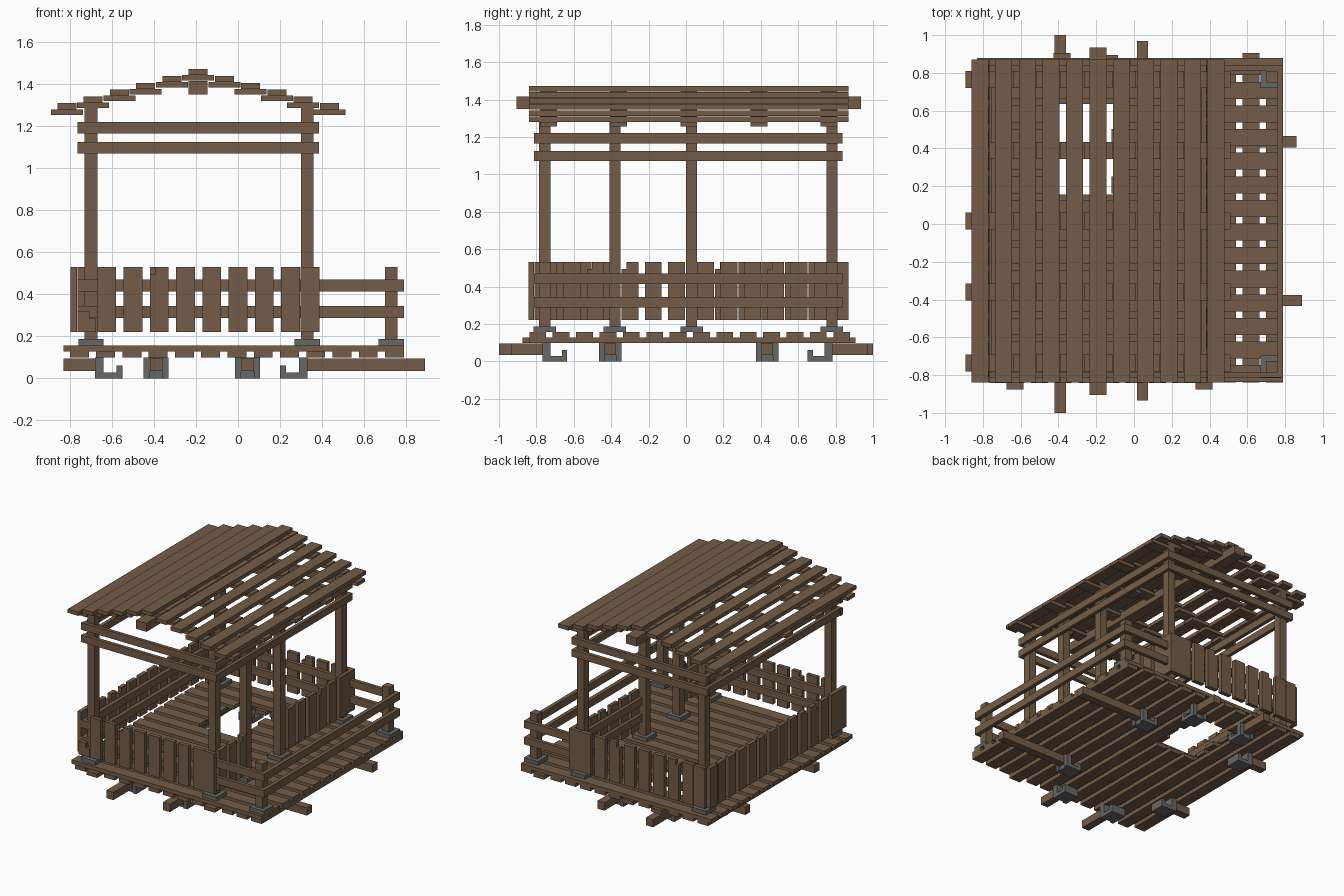
import bpy, bmesh

if "Cube" in bpy.data.objects:
    bpy.data.objects.remove(bpy.data.objects["Cube"], do_unlink=True)


def material(name, rgb):
    m = bpy.data.materials.new(name)
    m.diffuse_color = (*rgb, 1)
    m.use_nodes = True
    bsdf = m.node_tree.nodes["Principled BSDF"]
    bsdf.inputs["Base Color"].default_value = (*rgb, 1)
    bsdf.inputs["Roughness"].default_value = 0.9
    return m


WOOD = material("brown wood", (0.175, 0.108, 0.065))
METAL = material("grey metal", (0.135, 0.135, 0.13))


def boxes(name, items, mat):
    """One object made of boxes, each given as (x0, x1, y0, y1, z0, z1)."""
    bm = bmesh.new()
    for x0, x1, y0, y1, z0, z1 in items:
        vs = bmesh.ops.create_cube(bm, size=1)["verts"]
        for v in vs:
            v.co.x = x1 if v.co.x > 0 else x0
            v.co.y = y1 if v.co.y > 0 else y0
            v.co.z = z1 if v.co.z > 0 else z0
    me = bpy.data.meshes.new(name)
    bm.to_mesh(me)
    bm.free()
    me.materials.append(mat)
    ob = bpy.data.objects.new(name, me)
    bpy.context.collection.objects.link(ob)
    return ob


W = 0.045          # half width of a plank
PITCH = 0.125      # plank spacing
FRONT, BACK = -0.84, 0.875
HOLE_X, HOLE_Y = (-0.44, -0.10), (0.155, 0.635)

# Lower deck boards run front to back; some stick out, three are broken at the hole
long_back, long_front = {11: 0.03, 3: 0.03, 5: 0.02}, {1: 0.035, 9: 0.035}
lower = []
for i in range(13):
    x = -0.755 + PITCH * i
    y0, y1 = FRONT - long_front.get(i, 0), BACK + long_back.get(i, 0)
    spans = [(y0, HOLE_Y[0]), (HOLE_Y[1], y1)] if 3 <= i <= 5 else [(y0, y1)]
    lower += [(x - W, x + W, a, b, 0.098, 0.128) for a, b in spans]
boxes("deck_lower_boards", lower, WOOD)

# Upper deck planks run side to side
upper = []
for i in range(14):
    y = -0.7925 + PITCH * i
    spans = [(-0.83, 0.79)]
    if HOLE_Y[0] < y < HOLE_Y[1]:
        rag = 0.025 * (i % 2)
        spans = [(-0.83, HOLE_X[0] + rag), (HOLE_X[1] - 0.02 + rag, 0.79)]
    upper += [(a, b, y - W, y + W, 0.128, 0.157) for a, b in spans]
boxes("deck_upper_planks", upper, WOOD)

# Support beams stick out from hooked metal brackets under the deck
beams, hooks = [], []


def support(axis, sign, across, inner, outer):
    """Beam from inner to outer along an axis, with a hooked bracket behind it."""
    def put(a, b, half, z0, z1):
        a, b = sorted((a, b))
        if axis == "x":
            return (a, b, across - half, across + half, z0, z1)
        return (across - half, across + half, a, b, z0, z1)
    beams.append(put(inner, outer, 0.03, 0.035, 0.095))
    back = inner - sign * 0.12
    hooks.append(put(inner, inner - sign * 0.03, 0.06, 0, 0.098))
    hooks.append(put(inner - sign * 0.03, back, 0.06, 0, 0.028))
    hooks.append(put(back, back + sign * 0.028, 0.06, 0.028, 0.06))
    for s in (-1, 1):   # cheeks beside the beam
        across_was = across
        c = across + s * 0.045
        a, b = sorted((inner, inner + sign * 0.012))
        hooks.append((a, b, c - 0.015, c + 0.015, 0, 0.098) if axis == "x"
                     else (c - 0.015, c + 0.015, a, b, 0, 0.098))


support("x", 1, -0.405, 0.32, 0.89)
support("x", 1, 0.435, 0.32, 0.86)
for y in (-0.405, 0.435):
    support("x", -1, y, -0.67, -0.83)
support("y", 1, -0.39, 0.77, 1.0)
support("y", 1, 0.045, 0.77, 0.97)
support("y", -1, -0.39, -0.755, -1.0)
support("y", -1, 0.045, -0.755, -0.935)
boxes("support_beams", beams, WOOD)
boxes("support_brackets", hooks, METAL)

# Posts with square metal feet
tall = [(-0.70, -0.755), (-0.70, 0.78)] + [(0.33, y) for y in (-0.755, -0.38, 0.03, 0.78)]
short = [(0.73, -0.755), (0.73, 0.78)]
P = 0.03
boxes("tall_posts", [(x - P, x + P, y - P, y + P, 0.157, 1.29) for x, y in tall], WOOD)
boxes("short_posts", [(x - P, x + P, y - P, y + P, 0.157, 0.53) for x, y in short], WOOD)
boxes("post_feet", [(x - 0.06, x + 0.06, y - 0.06, y + 0.06, 0.157, 0.187)
                    for x, y in tall + short], METAL)

# Rails, two high and two low around the sides
ENDS = ((-0.812, -0.785), (0.81, 0.838))
high, low = [], []
for z in (1.07, 1.165):
    high += [(-0.765, 0.385, a, b, z, z + 0.055) for a, b in ENDS]
    high += [(x, x + 0.027, -0.785, 0.81, z, z + 0.055) for x in (-0.758, 0.358)]
for z in (0.287, 0.413):
    low += [(-0.765, 0.79, a, b, z, z + 0.057) for a, b in ENDS]
    low += [(x, x + 0.03, -0.785, 0.81, z, z + 0.057) for x in (-0.765, 0.76)]
    low += [(0.332, 0.358, a, b, z, z + 0.057) for a, b in ((-0.785, -0.38), (0.03, 0.81))]
boxes("upper_rails", high, WOOD)
boxes("lower_rails", low, WOOD)


def pickets(name, axis, centres, near, far, chipped=(), broken=()):
    """Row of upright boards; chipped ones lose a corner, broken ones their top."""
    out = []

    def put(a, b, z0, z1):
        out.append((a, b, near, far, z0, z1) if axis == "x" else (near, far, a, b, z0, z1))
    for i, c in enumerate(centres):
        if i in broken:
            put(c - W, c + W, 0.22, 0.285)
            put(c - W, c + W * 0.3, 0.285, 0.32)
        elif i in chipped:
            put(c - W, c + W, 0.22, 0.495)
            put(c - W * 0.4, c + W, 0.495, 0.53)
        else:
            put(c - W, c + W, 0.22, 0.53)
    boxes(name, out, WOOD)


along_x = [-0.72] + [-0.625 + PITCH * i for i in range(8)] + [0.342]
pickets("front_pickets", "x", along_x, -0.842, -0.812, chipped=(3,), broken=(0,))
pickets("back_pickets", "x", along_x, 0.838, 0.87, chipped=(2, 6))
along_y = [-0.765] + [-0.675 + PITCH * i for i in range(12)] + [0.8]
pickets("side_pickets", "y", along_y, -0.798, -0.767, chipped=(3, 4, 8))
pickets("inner_pickets_front", "y", [-0.735, -0.61, -0.485], 0.358, 0.386, chipped=(2,))
pickets("inner_pickets_back", "y", [0.105 + PITCH * i for i in range(6)] + [0.81],
        0.358, 0.386, chipped=(3,))

# Stepped roof: planks front to back, carried on rows of short rafter blocks
RIDGE = -0.19
planks, rafters = [], []
for k in range(-5, 6):
    x, top = RIDGE + PITCH * k, 1.472 - 0.0325 * abs(k)
    planks.append((x - W, x + W, FRONT, 0.87, top - 0.029, top))
    for y in (-0.735, -0.36, 0.015, 0.39, 0.765):
        if k == -5 and y == 0.39:
            continue
        rafters.append((x - 0.076, x + 0.076, y - W, y + W, top - 0.055, top - 0.029))
boxes("roof_planks", planks, WOOD)
boxes("roof_rafters", rafters, WOOD)
boxes("ridge_beam", [(RIDGE - W, RIDGE + W, -0.905, 0.935, 1.35, 1.415)], WOOD)
